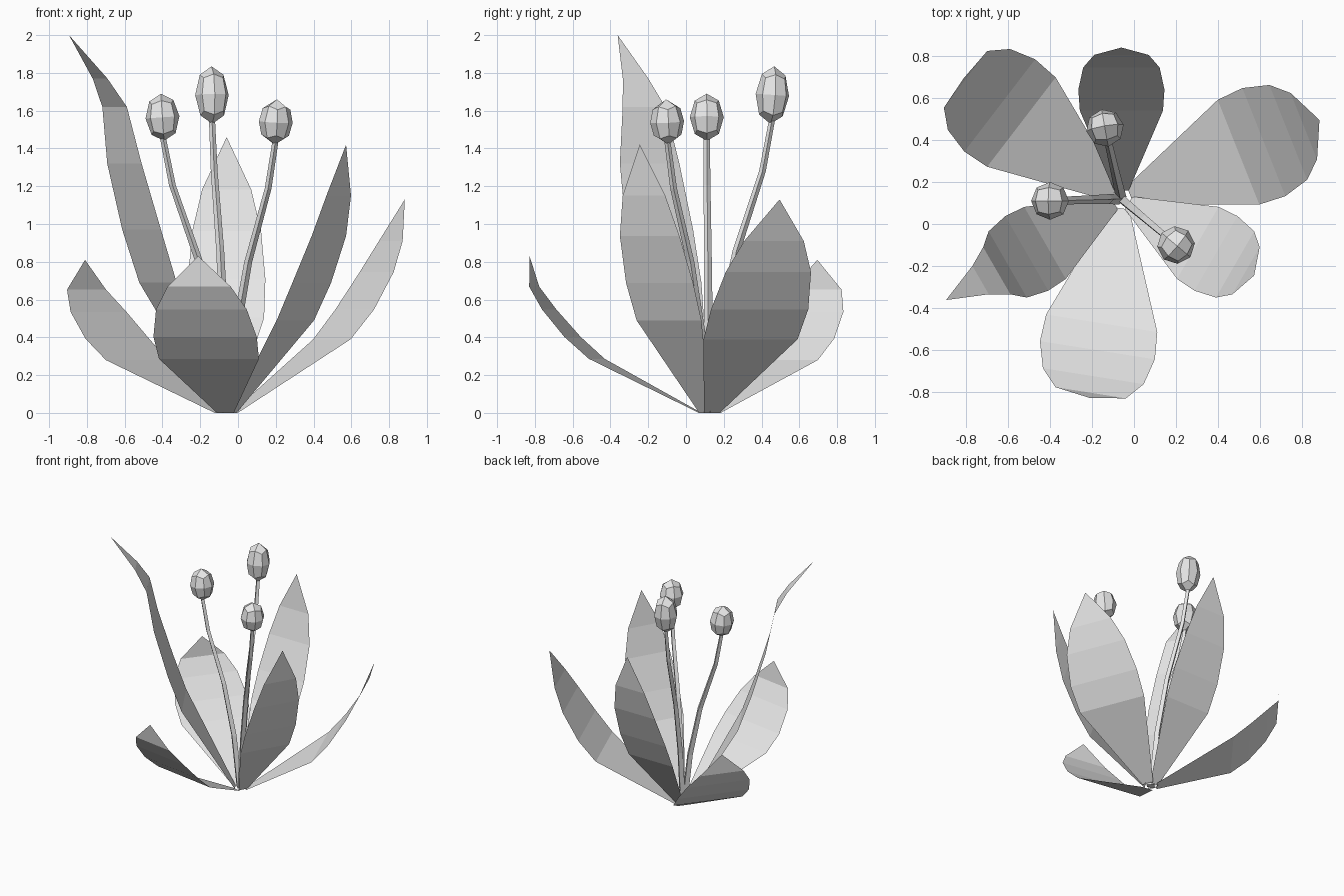
import bpy, bmesh, math
from mathutils import Vector, Matrix

cube = bpy.data.objects.get("Cube")
if cube:
    bpy.data.objects.remove(cube, do_unlink=True)

grey = bpy.data.materials.new("plain_grey")
grey.use_nodes = True
grey.diffuse_color = (0.8, 0.8, 0.8, 1)
grey.node_tree.nodes["Principled BSDF"].inputs["Base Color"].default_value = (0.8, 0.8, 0.8, 1)

CENTRE = Vector((-0.06, 0.12, 0))


def finish(bm, name, closed=True):
    if closed:
        bmesh.ops.recalc_face_normals(bm, faces=bm.faces)
    mesh = bpy.data.meshes.new(name)
    bm.to_mesh(mesh)
    bm.free()
    mesh.materials.append(grey)
    obj = bpy.data.objects.new(name, mesh)
    bpy.context.collection.objects.link(obj)
    return obj


def leaf(name, degrees, rows, tip):
    """Thin blade: rows of (reach, height, half width), ending in a point."""
    a = math.radians(degrees)
    out = Vector((math.cos(a), math.sin(a), 0))
    side = Vector((-out.y, out.x, 0))
    bm = bmesh.new()
    pairs = []
    for reach, height, half in rows:
        mid = CENTRE + out * reach + Vector((0, 0, height))
        pairs.append([bm.verts.new(mid + side * s * half) for s in (-1, 1)])
    for (a0, a1), (b0, b1) in zip(pairs, pairs[1:]):
        bm.faces.new((a0, b0, b1, a1))
    point = bm.verts.new(CENTRE + out * tip[0] + Vector((0, 0, tip[1])))
    bm.faces.new((pairs[-1][0], point, pairs[-1][1]))
    return finish(bm, name, closed=False)


# Broad, low leaves: same outline at different heights
def broad_leaf(name, degrees, height, reach):
    shape = [(.045, 0, .045), (.60, .345, .268), (.73, .485, .277),
             (.855, .66, .243), (.935, .805, .17)]
    leaf(name, degrees, [(r, f * height, w) for r, f, w in shape], (reach, height))


broad_leaf("front_broad_leaf", 261, .83, .96)
broad_leaf("back_right_broad_leaf", 142.5, .81, .945)
broad_leaf("left_broad_leaf", 21.7, 1.13, 1.015)


# Narrow, upright leaves
def narrow_leaf(name, degrees, height, extra, tip_reach):
    shape = [(.04, 0, .035), (.42, .345, .198), (.52, .485, .205),
             (.625, .66, .182), (.685, .81, .13)]
    rows = [(r, f * height, w) for r, f, w in shape]
    leaf(name, degrees, rows + extra, (tip_reach, height))


narrow_leaf("back_narrow_leaf", 90, 1.46, [], .72)
narrow_leaf("front_left_narrow_leaf", -30, 1.42, [], .73)
narrow_leaf("front_right_narrow_leaf", 210, 2.0, [(.774, 1.77, .078)], .964)


# Curved stems with four sides
def stem(name, top):
    bm = bmesh.new()
    rings = []
    start = CENTRE.lerp(Vector((top.x, top.y, 0)), .03)
    path = [(0, 0, .026), (.28, .15, .024), (.55, .42, .021), (.82, .84, .018), (1, 1, .016)]
    for up, across, radius in path:
        mid = start.lerp(Vector((top.x, top.y, 0)), across)
        mid.z = up * top.z
        rings.append([bm.verts.new(mid + Vector((math.cos(k * math.pi / 2), math.sin(k * math.pi / 2), 0)) * radius)
                      for k in range(4)])
    for low, high in zip(rings, rings[1:]):
        for k in range(4):
            n = (k + 1) % 4
            bm.faces.new((low[k], low[n], high[n], high[k]))
    bm.faces.new(rings[0])
    bm.faces.new(rings[-1])
    return finish(bm, name)


# Faceted buds: a cube divided once and rounded
def bud(name, centre, half_height, turn, lean):
    bm = bmesh.new()
    bmesh.ops.create_cube(bm, size=2)
    bmesh.ops.subdivide_edges(bm, edges=bm.edges, cuts=1, use_grid_fill=True)
    for v in bm.verts:
        v.co.normalize()
    away = (centre - CENTRE).to_2d().normalized()
    axis = Vector((-away.y, away.x, 0))
    bm.transform(Matrix.Translation(centre) @ Matrix.Rotation(math.radians(lean), 4, axis)
                 @ Matrix.Rotation(math.radians(turn), 4, "Z")
                 @ Matrix.Diagonal((.09, .09, half_height, 1)))
    return finish(bm, name)


for side, x, y, low, high, turn in (("right", -.40, .11, 1.44, 1.69, 0),
                                    ("back", -.138, .457, 1.53, 1.835, 10),
                                    ("left", .20, -.10, 1.42, 1.66, 50)):
    stem(side + "_stem", Vector((x, y, low + .03)))
    bud(side + "_bud", Vector((x, y, (low + high) / 2)), (high - low) / 2, turn, 4)
